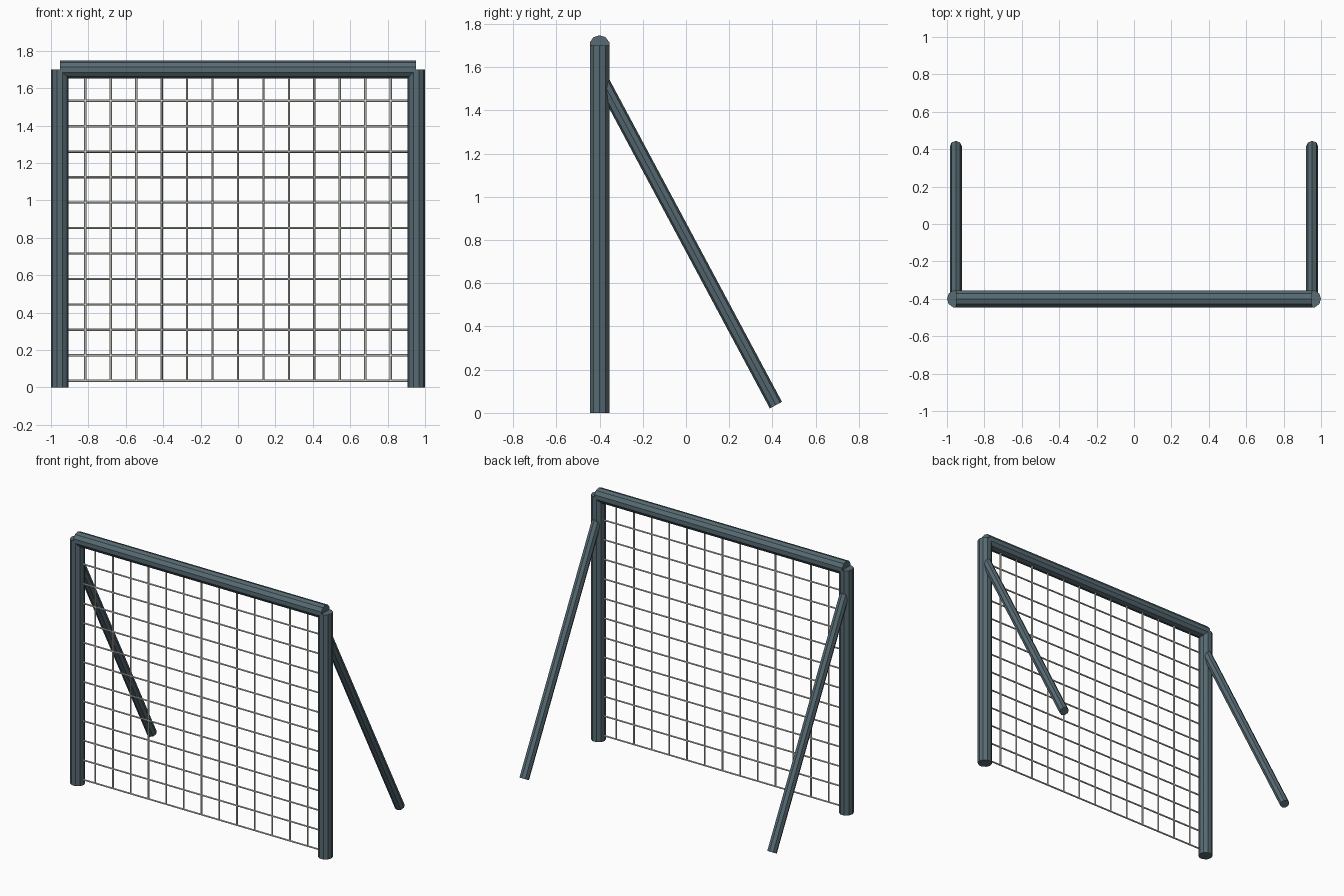
import bpy, bmesh, math
from mathutils import Vector, Matrix

if "Cube" in bpy.data.objects:
    bpy.data.objects.remove(bpy.data.objects["Cube"])

X, Y, TOP, R = 0.9525, -0.40, 1.70, 0.0475   # post centre, frame plane, bar height, pipe radius
STEP = 2 * X / 14                            # net mesh spacing


def material(name, rgb):
    m = bpy.data.materials.new(name)
    m.diffuse_color = (*rgb, 1)
    m.use_nodes = True
    m.node_tree.nodes["Principled BSDF"].inputs["Base Color"].default_value = m.diffuse_color
    return m


steel = material("dark_steel", (0.095, 0.145, 0.17))
cord = material("net_cord", (0.72, 0.72, 0.66))


def add_tube(bm, a, b, radius, sides):
    # Capped prism from a to b with its local x axis kept in a tidy direction
    a, b = Vector(a), Vector(b)
    axis = (b - a).normalized()
    side = Vector((1, 0, 0)) if abs(axis.x) < 0.5 else Vector((0, 0, 1))
    other = axis.cross(side)
    rot = Matrix((side, other, axis)).transposed().to_4x4()
    bmesh.ops.create_cone(bm, cap_ends=True, segments=sides, radius1=radius, radius2=radius,
                          depth=(b - a).length,
                          matrix=Matrix.Translation((a + b) / 2) @ rot
                          @ Matrix.Rotation(math.pi / 2, 4, 'Z'))


def make(name, tubes, mat):
    bm = bmesh.new()
    for t in tubes:
        add_tube(bm, *t)
    me = bpy.data.meshes.new(name)
    bm.to_mesh(me)
    bm.free()
    me.materials.append(mat)
    ob = bpy.data.objects.new(name, me)
    bpy.context.collection.objects.link(ob)
    return ob


# Upright posts and sloping rear braces
for label, s in (("left", -1), ("right", 1)):
    make(f"{label}_post", [((s * X, Y, 0), (s * X, Y, TOP), R, 10)], steel)
    make(f"{label}_brace", [((s * X, Y, 1.56), (s * X, 0.416, 0.036), 0.032, 8)], steel)

# Crossbar
make("crossbar", [((-X, Y, TOP), (X, Y, TOP), R, 10)], steel)

# Net strands
Z0 = 0.036
make("net_verticals", [((i * STEP, Y, Z0), (i * STEP, Y, TOP - 0.02), 0.006, 6)
                       for i in range(-6, 7)], cord)
make("net_horizontals", [((-X, Y, Z0 + j * STEP), (X, Y, Z0 + j * STEP), 0.006, 6)
                         for j in range(13)], cord)
